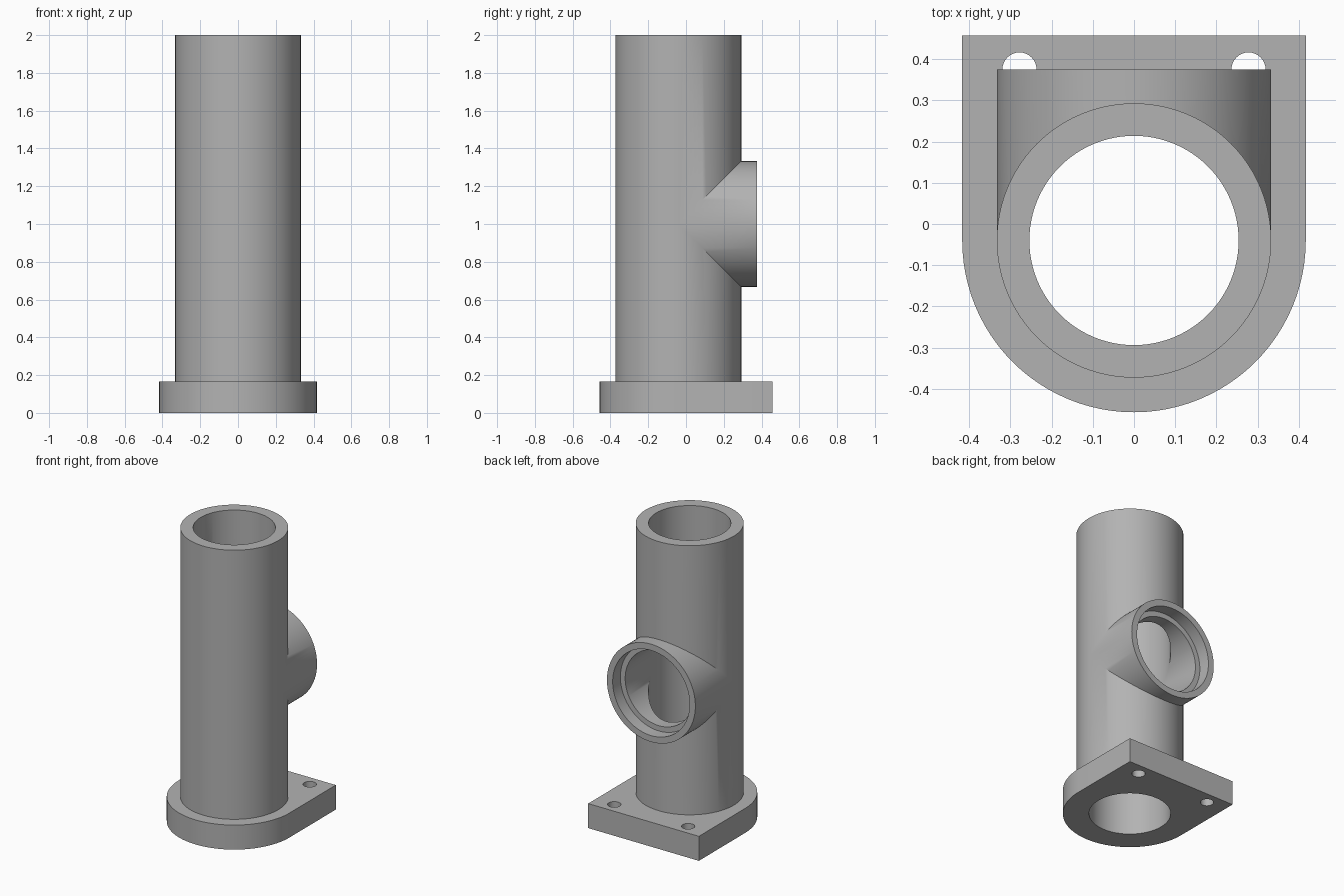
import bpy, bmesh, math
from mathutils import Matrix

if "Cube" in bpy.data.objects:
    bpy.data.objects.remove(bpy.data.objects["Cube"])

CY = -0.04            # y of the main pipe axis
PIPE_R, BORE_R = 0.333, 0.254
BASE_R, BASE_H = 0.417, 0.167
BACK_Y, OUTLET_Y, OUTLET_Z = 0.457, 0.375, 1.0

grey = bpy.data.materials.new("cast grey")
grey.diffuse_color = (0.45, 0.45, 0.45, 1)
grey.use_nodes = True
grey.node_tree.nodes["Principled BSDF"].inputs["Base Color"].default_value = grey.diffuse_color


def finish(name, bm):
    bmesh.ops.recalc_face_normals(bm, faces=bm.faces)
    mesh = bpy.data.meshes.new(name)
    bm.to_mesh(mesh)
    bm.free()
    mesh.materials.append(grey)
    obj = bpy.data.objects.new(name, mesh)
    bpy.context.collection.objects.link(obj)
    return obj


def cylinder(name, r, start, end, segments=96):
    """Solid cylinder between two points lying along z or y."""
    bm = bmesh.new()
    length = sum(abs(b - a) for a, b in zip(start, end))
    mid = [(a + b) / 2 for a, b in zip(start, end)]
    turn = Matrix.Rotation(math.pi / 2, 4, 'X') if start[1] != end[1] else Matrix()
    bmesh.ops.create_cone(bm, cap_ends=True, segments=segments, radius1=r, radius2=r,
                          depth=length, matrix=Matrix.Translation(mid) @ turn)
    return finish(name, bm)


def combine(target, tool, operation):
    mod = target.modifiers.new(tool.name, 'BOOLEAN')
    mod.operation, mod.solver, mod.object = operation, 'EXACT', tool
    bpy.context.view_layer.objects.active = target
    bpy.ops.object.modifier_apply(modifier=mod.name)
    bpy.data.objects.remove(tool, do_unlink=True)


# D-shaped mounting flange: half circle in front, square corners at the back
outline = [(BASE_R * math.cos(a), CY + BASE_R * math.sin(a))
           for a in (math.pi + math.pi * i / 48 for i in range(49))]
outline += [(BASE_R, BACK_Y), (-BASE_R, BACK_Y)]
bm = bmesh.new()
face = bm.faces.new([bm.verts.new((x, y, 0)) for x, y in outline])
top = bmesh.ops.extrude_face_region(bm, geom=[face])["geom"]
bmesh.ops.translate(bm, vec=(0, 0, BASE_H),
                    verts=[v for v in top if isinstance(v, bmesh.types.BMVert)])
body = finish("flanged_tee_pipe", bm)

# Upright pipe and rear outlet of the same diameter
pipe = cylinder("upright_pipe", PIPE_R, (0, CY, 0.05), (0, CY, 2))
outlet = cylinder("rear_outlet", PIPE_R, (0, CY, OUTLET_Z), (0, OUTLET_Y, OUTLET_Z))
combine(pipe, outlet, 'UNION')
combine(body, pipe, 'UNION')

# Main bore, outlet bore and the outlet's recessed seat
combine(body, cylinder("main_bore", BORE_R, (0, CY, -0.1), (0, CY, 2.1)), 'DIFFERENCE')
combine(body, cylinder("outlet_bore", BORE_R, (0, CY, OUTLET_Z), (0, 0.5, OUTLET_Z)), 'DIFFERENCE')
combine(body, cylinder("outlet_seat", 0.29, (0, OUTLET_Y - 0.083, OUTLET_Z), (0, 0.5, OUTLET_Z)),
        'DIFFERENCE')

# Two bolt holes in the flange's rear corners
for x in (-0.278, 0.278):
    combine(body, cylinder("bolt_hole", 0.0415, (x, 0.375, -0.1), (x, 0.375, 0.3), 32), 'DIFFERENCE')

bpy.ops.object.select_all(action='DESELECT')
body.select_set(True)
bpy.context.view_layer.objects.active = body
bpy.ops.object.shade_smooth_by_angle(angle=math.radians(30))
